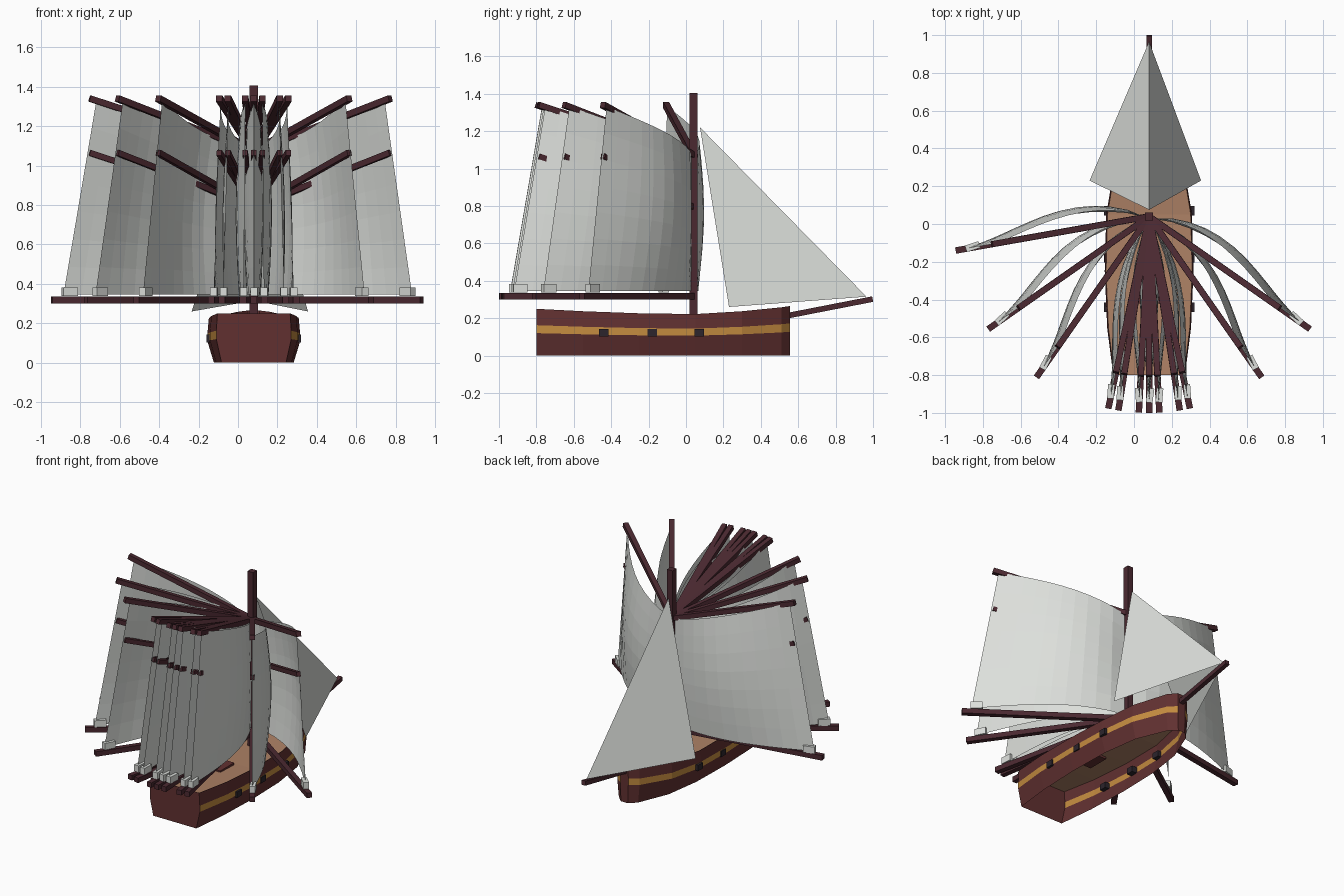
import bpy, bmesh, math
from mathutils import Vector

if "Cube" in bpy.data.objects:
    bpy.data.objects.remove(bpy.data.objects["Cube"])

CX, MY = 0.08, 0.04          # hull centre line, mast position


def mat(name, c):
    m = bpy.data.materials.new(name)
    m.diffuse_color = (*c, 1)
    m.use_nodes = True
    m.node_tree.nodes["Principled BSDF"].inputs["Base Color"].default_value = m.diffuse_color
    return m


RED = mat("red_wood", (0.12, 0.03, 0.03))
GOLD = mat("gold_stripe", (0.55, 0.26, 0.05))
DECK = mat("deck_wood", (0.42, 0.22, 0.13))
SPAR = mat("spar_wood", (0.07, 0.022, 0.03))
DARK = mat("port_dark", (0.025, 0.018, 0.025))
CANVAS = mat("canvas", (0.72, 0.74, 0.71))


def make(name, verts, faces, mats=(), idx=None):
    me = bpy.data.meshes.new(name)
    me.from_pydata([tuple(v) for v in verts], [], faces)
    for m in mats:
        me.materials.append(m)
    if idx:
        for p, i in zip(me.polygons, idx):
            p.material_index = i
    bm = bmesh.new()
    bm.from_mesh(me)
    bmesh.ops.recalc_face_normals(bm, faces=bm.faces)
    bm.to_mesh(me)
    bm.free()
    ob = bpy.data.objects.new(name, me)
    bpy.context.collection.objects.link(ob)
    return ob


def beam(name, a, b, w, h, m=None):
    """Square bar between two points."""
    a, b = Vector(a), Vector(b)
    d = (b - a).normalized()
    side = d.cross(Vector((0, 0, 1)))
    side = side.normalized() if side.length > 1e-4 else Vector((1, 0, 0))
    up = side.cross(d)
    v = [p + side * w / 2 * i + up * h / 2 * j for p in (a, b)
         for i, j in ((-1, -1), (1, -1), (1, 1), (-1, 1))]
    f = [(0, 1, 2, 3), (4, 5, 6, 7)] + [(i, (i + 1) % 4, 4 + (i + 1) % 4, 4 + i) for i in range(4)]
    return make(name, v, f, [m] if m else [])


# Hull, open underneath: stations of (y, half width, rail height)
stations = [(-0.8, 0.19, 0.25), (-0.55, 0.222, 0.237), (-0.25, 0.235, 0.226), (0.05, 0.227, 0.222),
            (0.3, 0.185, 0.237), (0.51, 0.085, 0.258), (0.555, 0.03, 0.265)]
levels = [(0, 0.86), (0.48, 1), (0.65, 1), (1, 0.97)]     # height and width fractions
verts, faces, idx, deck = [], [], [], []
for y, w, t in stations:
    verts += [(CX + w * k, y, t * f) for f, k in levels]
    verts += [(CX - w * k, y, t * f) for f, k in reversed(levels)]
    deck += [(CX - w * 0.97, y, t - 0.015), (CX + w * 0.97, y, t - 0.015)]
for s in range(len(stations) - 1):
    for i in (0, 1, 2, 4, 5, 6):
        faces.append((s * 8 + i, s * 8 + i + 1, s * 8 + i + 9, s * 8 + i + 8))
        idx.append(1 if i in (1, 5) else 0)
n = len(verts)
faces += [tuple(range(8)), tuple(range(n - 8, n))]
make("hull", verts, faces, [RED, GOLD], idx + [0, 0])
make("deck", deck, [(2 * s, 2 * s + 1, 2 * s + 3, 2 * s + 2) for s in range(len(stations) - 1)], [DECK])

# Gun ports and deck hatch
for s in (-1, 1):
    for y in (-0.44, -0.18, 0.07):
        x = CX + s * 0.217
        beam("gun_port", (x, y - 0.025, 0.122), (x, y + 0.025, 0.122), 0.045, 0.04, DARK)
beam("deck_hatch", (CX, -0.42, 0.212), (CX, -0.27, 0.212), 0.16, 0.03, RED)

# Mast and bowsprit
beam("mast", (CX, MY, 0.2), (CX, MY, 1.405), 0.042, 0.042, SPAR)
beam("bowsprit", (CX, 0.5, 0.205), (CX, 0.998, 0.302), 0.03, 0.03, SPAR)

# Pair of jibs meeting on the forestay
make("jib", [(CX, 0.075, 1.22), (CX, 0.965, 0.315), (CX - 0.315, 0.23, 0.26), (CX + 0.275, 0.23, 0.26)],
     [(0, 1, 2), (0, 1, 3)], [CANVAS])


def rig(deg, bellies):
    """Boom, two gaffs and bellied canvas swung round the mast."""
    a = math.radians(deg)
    s = -1 if deg < 0 else 1
    along = Vector((math.sin(a), -math.cos(a), 0))
    out = Vector((math.cos(a), math.sin(a), 0)) * s

    def at(r, b, z):
        return Vector((CX, MY, z)) + along * r + out * b

    beam("boom", at(0, 0, 0.318), at(1.04, 0, 0.318), 0.034, 0.034, SPAR)
    beam("gaff", at(0, 0, 1.07), at(0.845, 0, 1.34), 0.032, 0.032, SPAR)
    beam("lower_gaff", at(0, 0, 0.79), at(0.845, 0, 1.065), 0.026, 0.03, SPAR)
    beam("clew_fold", at(0.91, 0.01, 0.36), at(0.985, 0, 0.36), 0.036, 0.045, CANVAS)
    nu, nv = 10, 7
    k = nu + 1
    for belly in bellies:
        v = []
        for j in range(nv + 1):
            t = j / nv
            full = 0.72 + 0.28 * math.sin(math.pi * t)
            for i in range(k):
                u = i / nu
                r = 0.02 + u * (0.96 - 0.17 * t)
                top = 1.07 + 0.262 * u
                v.append(at(r, belly * full * math.sin(math.pi * u ** 0.8), 0.345 + (top - 0.345) * t))
        make("sail", v, [(j * k + i, j * k + i + 1, j * k + k + i + 1, j * k + k + i)
                         for j in range(nv) for i in range(nu)], [CANVAS])


# Fan of sails; the middle one is filled to both sides
for deg, belly in ((-80, [0.115]), (-55, [0.13]), (-35, [0.12]), (-12, [0.09]), (-9, [0.085]), (-3, [0.07]),
                   (0, [0.05, -0.05]),
                   (3, [0.07]), (9, [0.085]), (12, [0.09]), (35, [0.12]), (55, [0.13])):
    rig(deg, belly)
